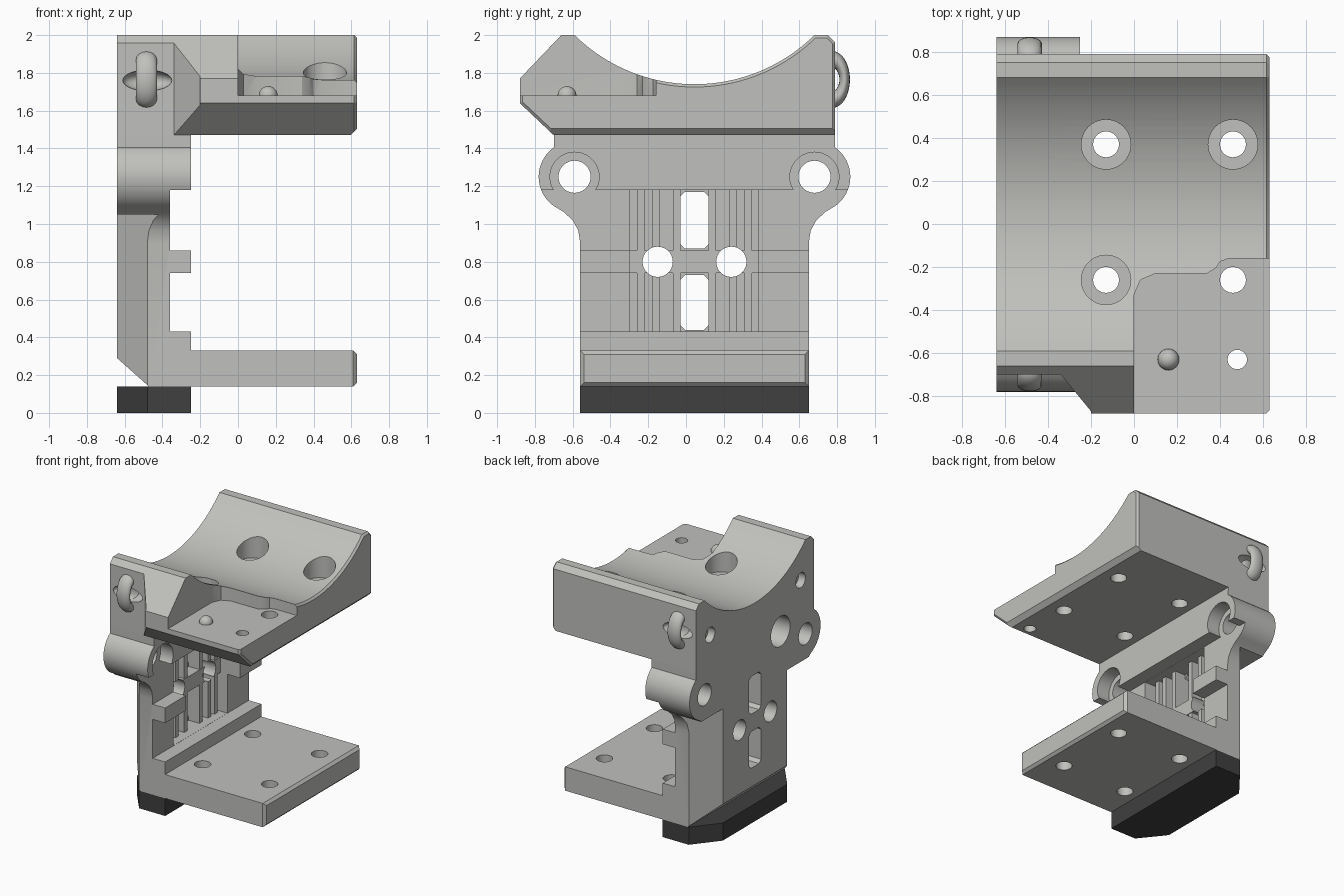
import bpy, bmesh, math
from mathutils import Vector

if "Cube" in bpy.data.objects:
    bpy.data.objects.remove(bpy.data.objects["Cube"])

MID = 0.045  # symmetry plane in y


def material(name, rgb):
    m = bpy.data.materials.new(name)
    m.diffuse_color = (*rgb, 1)
    m.use_nodes = True
    m.node_tree.nodes["Principled BSDF"].inputs["Base Color"].default_value = m.diffuse_color
    return m


GREY = material("light_grey", (0.53, 0.53, 0.51))
DARK = material("charcoal", (0.05, 0.05, 0.05))


def prism(name, pts, axis, a, b, mat=GREY, bevel=0.0):
    """Extrude a 2D outline along an axis; optionally chamfer the far end."""
    place = {"x": lambda u, v, h: (h, u, v), "y": lambda u, v, h: (u, h, v),
             "z": lambda u, v, h: (u, v, h)}[axis]
    bm = bmesh.new()
    lo = [bm.verts.new(place(u, v, a)) for u, v in pts]
    hi = [bm.verts.new(place(u, v, b)) for u, v in pts]
    n = len(pts)
    bm.faces.new(lo)
    bm.faces.new(hi)
    for i in range(n):
        j = (i + 1) % n
        bm.faces.new((lo[i], lo[j], hi[j], hi[i]))
    bmesh.ops.recalc_face_normals(bm, faces=bm.faces[:])
    if bevel:
        top = set(hi)
        edges = [e for e in bm.edges if e.verts[0] in top and e.verts[1] in top]
        bmesh.ops.bevel(bm, geom=edges, offset=bevel, segments=1, affect='EDGES')
    me = bpy.data.meshes.new(name)
    bm.to_mesh(me)
    bm.free()
    me.materials.append(mat)
    ob = bpy.data.objects.new(name, me)
    bpy.context.collection.objects.link(ob)
    return ob


def rect(u0, u1, v0, v1):
    return [(u0, v0), (u1, v0), (u1, v1), (u0, v1)]


def arc(cu, cv, r, d0, d1, n):
    return [(cu + r * math.cos(math.radians(d0 + (d1 - d0) * i / n)),
             cv + r * math.sin(math.radians(d0 + (d1 - d0) * i / n))) for i in range(n + 1)]


def circle(cu, cv, r, n=40):
    return arc(cu, cv, r, 0, 360, n)[:-1]


def mirror(pts):
    return [(2 * MID - u, v) for u, v in reversed(pts)]


def cut_with(ob, cutter):
    bpy.context.view_layer.objects.active = ob
    mod = ob.modifiers.new("cut", 'BOOLEAN')
    mod.operation = 'DIFFERENCE'
    mod.solver = 'EXACT'
    mod.object = cutter
    bpy.ops.object.modifier_apply(modifier=mod.name)
    bpy.data.objects.remove(cutter, do_unlink=True)


def cut(ob, pts, axis, a, b):
    cut_with(ob, prism("cutter", pts, axis, a, b))


# Curved cradle on top
half = math.degrees(math.asin(0.635 / 0.905))
outline = [(-0.88, 1.64), (-0.88, 1.77), (-0.66, 2.0)]
outline += arc(MID, 2.645, 0.905, 270 - half, 270 + half, 40)
outline += [(0.75, 2.0), (0.79, 1.96), (0.79, 1.47), (-0.70, 1.47)]
cradle = prism("cradle", outline, "x", -0.64, 0.63, bevel=0.015)
cut(cradle, [(0.585, 1.46), (0.64, 1.515), (0.70, 1.515), (0.70, 1.40), (0.585, 1.40)], "y", -1, 1)
cut(cradle, [(-0.8, -0.70), (-0.34, -0.70), (-0.20, -0.87), (-0.20, -1), (-0.8, -1)], "z", 1.3, 2.2)
# Stepped pocket at the front right corner
cut(cradle, [(0, -1), (0, -0.33), (0.03, -0.26), (0.10, -0.23), (0.34, -0.23), (0.38, -0.205),
             (0.40, -0.175), (0.44, -0.16), (0.8, -0.16), (0.8, -1)], "z", 1.68, 2.3)
for x, y in ((-0.13, 0.37), (0.46, 0.37), (-0.13, -0.26)):
    cut(cradle, circle(x, y, 0.115), "z", 1.68, 2.2)
for x in (-0.13, 0.46):
    for y in (-0.26, 0.37):
        cut(cradle, circle(x, y, 0.06), "z", 1.3, 2.2)
cut(cradle, circle(0.48, -0.63, 0.045), "z", 1.3, 2.2)
cut(cradle, circle(-0.276, 1.39, 0.12), "x", -0.8, -0.42)
for y in (-0.53, 0.61):
    cut(cradle, circle(y, 1.70, 0.06), "x", -0.8, -0.58)
    cut(cradle, circle(y, 1.70, 0.04), "x", -0.8, -0.45)

# Strap loops with a pocket behind each
for name, face, y in (("front_loop", -0.70, -0.685), ("back_loop", 0.79, 0.775)):
    bpy.ops.mesh.primitive_uv_sphere_add(segments=32, ring_count=16, radius=1,
                                         location=(-0.48, face, 1.76))
    pocket = bpy.context.object
    pocket.scale = (0.13, 0.075, 0.055)
    bpy.context.view_layer.update()
    cut_with(cradle, pocket)
    bpy.ops.mesh.primitive_torus_add(major_radius=0.105, minor_radius=0.045, major_segments=36,
                                     minor_segments=16, location=(-0.485, y, 1.765),
                                     rotation=(0, math.pi / 2, 0))
    loop = bpy.context.object
    loop.name = name
    loop.scale = (1, 0.62, 1.25)
    loop.data.materials.append(GREY)

# Locating knob in the pocket
bpy.ops.mesh.primitive_uv_sphere_add(segments=24, ring_count=12, radius=0.05, location=(0.16, -0.63, 1.68))
knob = bpy.context.object
knob.name = "locating_knob"
knob.data.materials.append(GREY)

# Upright wall with two round ears
side = [(-0.70, 1.47)] + arc(-0.59, 1.25, 0.19, 125, 235, 20)
side += [(-0.65, 1.065), (-0.60, 1.02), (-0.57, 0.965), (-0.56, 0.90), (-0.56, 0.14)]
wall = prism("wall", side + mirror(side), "x", -0.64, -0.25)
# Set the inner face back, leaving top bar, side ledges and foot strip
for y0, y1, z0, z1 in ((-1, 1, 0.43, 0.74), (-1, 1, 0.86, 1.18), (-0.30, 0.38, 0.70, 0.90)):
    cut(wall, rect(y0, y1, z0, z1), "x", -0.36, -0.1)
cut(wall, rect(-0.30, 0.38, 0.431, 1.179), "x", -0.52, -0.1)
# Bottom and vertical corner chamfers on the outer side
cut(wall, [(-0.73, 0.37), (-0.41, 0.085), (-0.73, 0.085)], "y", -1, 1)
for s in (1, -1):
    tri = [(-0.72, -0.26), (-0.40, -0.66), (-0.72, -0.66)]
    cut(wall, [(x, y if s > 0 else 2 * MID - y) for x, y in tri], "z", 0, 1.05)
for y in (-0.59, 0.68):
    cut(wall, circle(y, 1.25, 0.13), "x", -0.36, -0.1)
    cut(wall, circle(y, 1.25, 0.085), "x", -0.8, 0)
cut(wall, circle(-0.276, 1.39, 0.12), "x", -0.8, -0.42)
for z0, z1 in ((0.44, 0.73), (0.87, 1.17)):
    c = 0.025
    cut(wall, [(-0.03 + c, z0), (0.12 - c, z0), (0.12, z0 + c), (0.12, z1 - c),
               (0.12 - c, z1), (-0.03 + c, z1), (-0.03, z1 - c), (-0.03, z0 + c)], "x", -0.8, 0)

# Ribs and cross bar inside the wall recess
inner = [wall, prism("cross_bar", rect(-0.30, 0.38, 0.74, 0.86), "x", -0.53, -0.42)]
for i, y in enumerate((-0.24, -0.16, -0.05, 0.14, 0.25, 0.33)):
    inner.append(prism(f"rib_{i + 1}", rect(y - 0.02, y + 0.02, 0.43, 1.18), "x", -0.53, -0.425))
for ob in inner:
    for y in (-0.15, 0.24):
        cut(ob, circle(y, 0.80, 0.08), "x", -0.8, 0)

# Lower plate with four screw holes
plate = prism("lower_plate", rect(-0.56, 0.65, 0.14, 0.33), "x", -0.25, 0.63, bevel=0.02)
for x in (-0.13, 0.46):
    for y in (-0.26, 0.37):
        cut(plate, circle(x, y, 0.06), "z", 0, 0.6)

# Dark foot block
prism("foot", [(-0.25, -0.56), (-0.25, 0.65), (-0.48, 0.65), (-0.64, 0.45),
               (-0.64, -0.36), (-0.48, -0.56)], "z", 0, 0.14, DARK)

# Smooth curved faces, keep edges sharp
for ob in bpy.context.scene.objects:
    bpy.ops.object.select_all(action='DESELECT')
    ob.select_set(True)
    bpy.context.view_layer.objects.active = ob
    bpy.ops.object.shade_smooth_by_angle(angle=math.radians(30))
